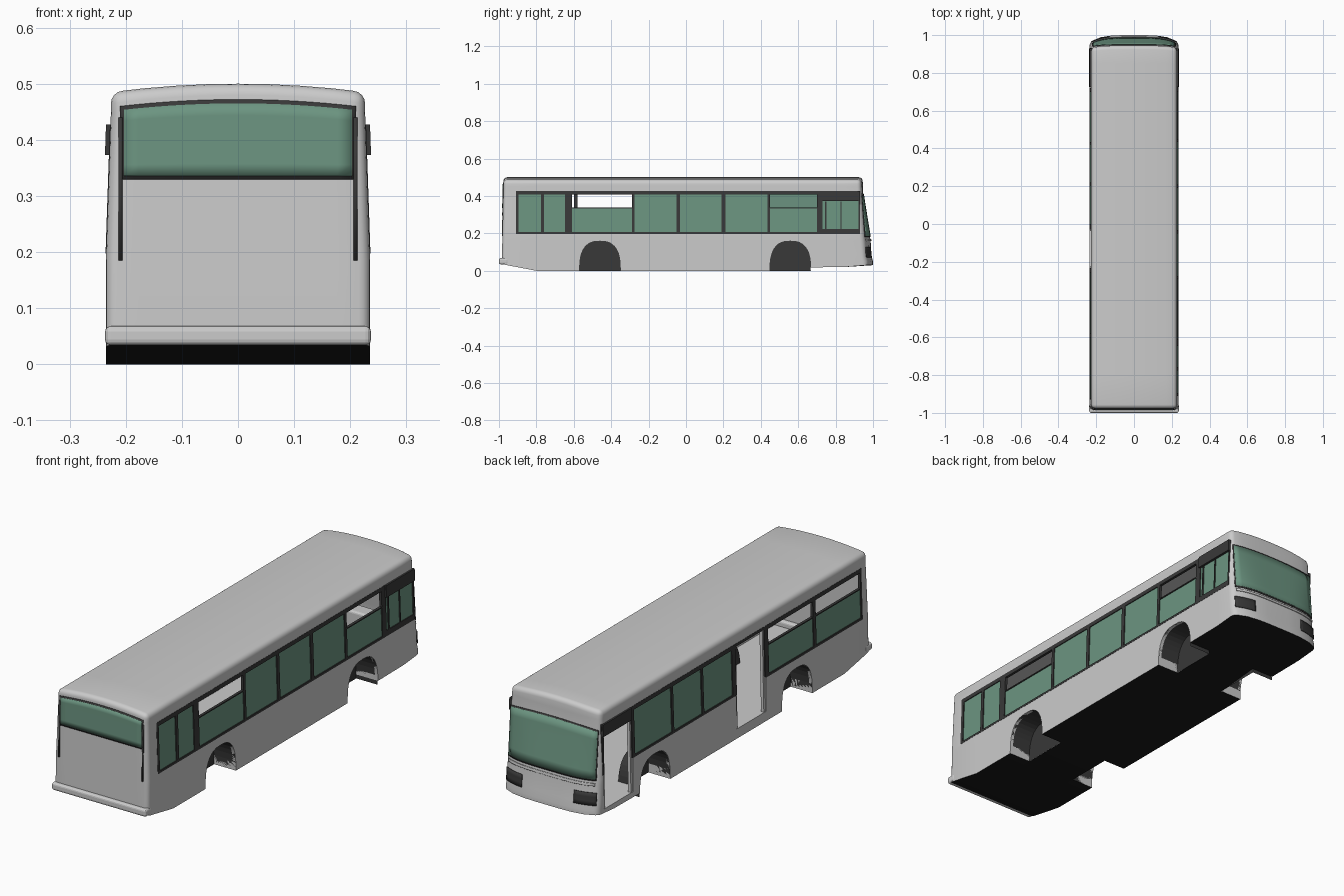
import bpy, bmesh, math

if "Cube" in bpy.data.objects:
    bpy.data.objects.remove(bpy.data.objects["Cube"])

def mat(name, c):
    m = bpy.data.materials.new(name)
    m.diffuse_color = (*c, 1)
    m.use_nodes = True
    m.node_tree.nodes["Principled BSDF"].inputs["Base Color"].default_value = m.diffuse_color
    return m

GLASS = mat("green_glass", (0.15, 0.30, 0.22))
DARK = mat("dark_trim", (0.04, 0.04, 0.04))
BLACK = mat("underside_black", (0.01, 0.01, 0.01))

def interp(t, xs, ys):
    if t <= xs[0]:
        return ys[0]
    for a, b, p, q in zip(xs, xs[1:], ys, ys[1:]):
        if t <= b:
            return p + (q - p) * (t - a) / (b - a)
    return ys[-1]

# Body profile: stations along y and z, and how the ends and sides lean
YL = [-1, -.8, -.4, 0, .3, .47, .66, .85, 1]
ZB = [.035, 0, 0, 0, 0, 0, .018, .02, .03]
ZL = [0, .05, .08, .16, .185, .3, .4, .45, .5]
YF = [1, 1, .992, .987, .983, .964, .948, .946, .944]

def half_width(z):
    return interp(z, [.185, .45], [.2355, .2265])

def rear_y(z):
    return interp(z, [.07, .45], [-.984, -.976])

def front_y(x, z):
    bow = .036 * (1 - .7 * min(1, max(0, (z - .18) / .22)))
    return interp(z, ZL, YF) - bow * (abs(x) / .235) ** 4

def make(name, verts, faces, material=None, smooth=True):
    me = bpy.data.meshes.new(name)
    me.from_pydata(verts, [], faces)
    bm = bmesh.new()
    bm.from_mesh(me)
    bmesh.ops.recalc_face_normals(bm, faces=bm.faces)
    bm.to_mesh(me)
    bm.free()
    ob = bpy.data.objects.new(name, me)
    bpy.context.collection.objects.link(ob)
    if material:
        me.materials.append(material)
    return ob

BOX = [(0, 1, 3, 2), (4, 6, 7, 5), (0, 4, 5, 1), (2, 3, 7, 6), (0, 2, 6, 4), (1, 5, 7, 3)]

def box(name, x0, x1, y0, y1, z0, z1, material=None, bevel=0):
    ob = make(name, [(x, y, z) for x in (x0, x1) for y in (y0, y1) for z in (z0, z1)], BOX, material)
    if bevel:
        m = ob.modifiers.new("round", 'BEVEL')
        m.width, m.segments = bevel, 3
    return ob

def bus_hull(name, wall=0.0):
    """Gridded cube shaped into the bus; wall > 0 gives the cabin cavity."""
    bm = bmesh.new()
    bmesh.ops.create_cube(bm, size=2)
    bmesh.ops.subdivide_edges(bm, edges=bm.edges[:], cuts=7, use_grid_fill=True)
    bottom = set()
    for v in bm.verts:
        j, k = round((v.co.y + 1) * 4), round((v.co.z + 1) * 4)
        u, z = v.co.x, ZL[k]
        if k == 0:
            z = .042 if wall else ZB[j]
            bottom.add(v)
        x = u * (half_width(z) - wall)
        y = YL[j]
        if j == 0:
            y = rear_y(z) + wall
        elif j == 8:
            y = front_y(u * .235, z) - wall
        if k == 8:
            z -= .015 * u * u + wall
        v.co = (x, y, z)
    bm.normal_update()
    sharp = [e for e in bm.edges if e.calc_face_angle(0) > .7 and not all(v in bottom for v in e.verts)]
    bmesh.ops.bevel(bm, geom=sharp, offset=.02 - wall * .5, segments=4, profile=.5,
                    affect='EDGES', clamp_overlap=True)
    bmesh.ops.recalc_face_normals(bm, faces=bm.faces)
    for f in bm.faces:
        f.material_index = int(f.normal.z < -.7 and not wall)
        f.smooth = True
    me = bpy.data.meshes.new(name)
    bm.to_mesh(me)
    bm.free()
    ob = bpy.data.objects.new(name, me)
    bpy.context.collection.objects.link(ob)
    return ob

def arch(yc, n=18):
    """Flattened round wheel arch outline in (y, z)."""
    pts = []
    for i in range(n + 1):
        a = math.pi * i / n
        c, s = math.cos(a), max(0, math.sin(a))
        pts.append((yc + .109 * math.copysign(abs(c) ** .75, c), .158 * s ** .75))
    return pts

# Window groups: side, start, end, panes, indices of half-open panes
GROUPS = [
    (1, -.91, .93, [(-.895, -.775), (-.758, -.647), (-.61, -.29), (-.275, -.05), (-.032, .19),
                    (.21, .435), (.45, .70), (.73, .922)], (2, 6)),
    (-1, -.93, -.24, [(-.92, -.6), (-.58, -.26)], (0, 1)),
    (-1, -.02, .72, [(0, .205), (.22, .42), (.435, .70)], ()),
]
DOORS = [(-.236, -.024), (.716, .925)]
WHEELS = (-.46, .558)

# Hollow shell with window, door and wheel openings cut
body = bus_hull("body_shell")
body.data.materials.append(None)
body.data.materials.append(BLACK)
cutters = [bus_hull("cabin_cutter", .015)]
for s, a, b, _, _ in GROUPS:
    cutters.append(box("window_cutter", *sorted((s * .2, s * .3)), a, b, .199, .425))
for a, b in DOORS:
    cutters.append(box("door_cutter", -.3, -.19, a, b, .044, .424))
for yc in WHEELS:
    for s in (1, -1):
        p = [(y, z) for y, z in arch(yc)]
        p = [(p[0][0], -.05)] + p + [(p[-1][0], -.05)]
        n = len(p)
        faces = [tuple(range(n)), tuple(range(n, 2 * n))] + \
                [(i, (i + 1) % n, n + (i + 1) % n, n + i) for i in range(n)]
        cutters.append(make("wheel_cutter", [(s * x, y, z) for x in (.125, .3) for y, z in p], faces))
for c in cutters:
    m = body.modifiers.new("cut", 'BOOLEAN')
    m.object, m.operation, m.solver = c, 'DIFFERENCE', 'EXACT'
    c.hide_render = True
deps = bpy.context.evaluated_depsgraph_get()
cut_mesh = bpy.data.meshes.new_from_object(body.evaluated_get(deps))
body.modifiers.clear()
body.data = cut_mesh
for c in cutters:
    bpy.data.objects.remove(c)
bpy.context.view_layer.objects.active = body
body.select_set(True)
bpy.ops.object.shade_smooth_by_angle(angle=math.radians(30))

# Wheel wells
for yc in WHEELS:
    for s in (1, -1):
        p = arch(yc)
        n = len(p)
        faces = [tuple(range(n))] + [(i, i + 1, n + i + 1, n + i) for i in range(n - 1)]
        make("wheel_well", [(s * x, y, z) for x in (.126, .234) for y, z in p], faces, DARK)

def side_panels(name, s, rects, material, off=0.0, t=.01):
    """Thin slabs that follow the lean of the side wall."""
    vs, fs = [], []
    for y0, y1, z0, z1 in rects:
        n = len(vs)
        vs += [(s * (half_width(z) + off - d), y, z) for d in (0, t) for y in (y0, y1) for z in (z0, z1)]
        fs += [tuple(n + i for i in f) for f in BOX]
    return make(name, vs, fs, material)

# Side window frames and panes
for s, a, b, panes, opened in GROUPS:
    edges = [a] + [e for p in panes for e in p] + [b]
    bars = [(y0, y1, .207, .408) for y0, y1 in zip(edges[::2], edges[1::2])]
    bars += [(a, b, .197, .207), (a, b, .408, .427)]
    bars += [(*panes[i], .334, .339) for i in opened]
    glass = [(*p, .207, .336 if i in opened else .408) for i, p in enumerate(panes)]
    if len(panes) == 8:
        bars += [(.826, .832, .207, .37), (.72, .93, .207, .222), (.744, .752, .222, .37)]
    side_panels("side_window_frame", s, bars, DARK, .001, .012)
    side_panels("side_window_glass", s, glass, GLASS, -.003, .004)

# Dark headers by the driver and front door, door jambs
for s in (1, -1):
    side_panels("front_header", s, [(.725, .93, .373, .427)], DARK, .008, .02)
for a, b in DOORS:
    side_panels("door_jamb", -1, [(a, a + .012, .044, .424), (b - .012, b, .044, .424)], None, -.002, .014)
    side_panels("door_edge_trim", -1, [(a - .006, a + .004, .2, .424), (b - .004, b + .006, .2, .424),
                                       (a, b, .414, .427)], DARK, .001, .006)

def end_patch(name, front, x0, x1, z0, z1, off, material=None, crown=0.0, nx=16, nz=6):
    """Sheet that hugs the curved front or the rear face."""
    vs = []
    for k in range(nz + 1):
        for i in range(nx + 1):
            x = x0 + (x1 - x0) * i / nx
            z = z0 + (z1 - crown * (x / .2) ** 2 - z0) * k / nz
            vs.append((x, front_y(x, z) + off if front else rear_y(z) - off, z))
    w = nx + 1
    fs = [(k * w + i, k * w + i + 1, k * w + w + i + 1, k * w + w + i) for k in range(nz) for i in range(nx)]
    ob = make(name, vs, fs, material)
    for f in ob.data.polygons:
        f.use_smooth = True
    m = ob.modifiers.new("thick", 'SOLIDIFY')
    m.thickness, m.offset = .003, 0
    return ob

# Windscreen, front trim and headlights
end_patch("windscreen_frame", True, -.221, .221, .18, .412, .001, DARK, .008)
end_patch("windscreen", True, -.217, .217, .187, .406, .003, GLASS, .008)
end_patch("front_crease", True, -.218, .218, .158, .170, .003)
for s in (1, -1):
    end_patch("headlight", True, *sorted((s * .13, s * .226)), .072, .128, .002, DARK, 0, 8, 3)

# Rear window with long side strips
end_patch("rear_window_frame", False, -.210, .210, .329, .472, .001, DARK, .011)
end_patch("rear_window", False, -.203, .203, .336, .465, .003, GLASS, .011)
for s in (1, -1):
    end_patch("rear_strip", False, *sorted((s * .206, s * .213)), .185, .44, .002, DARK, 0, 1, 2)

# Rear bumper
box("rear_bumper", -.237, .237, -1, -.95, .034, .068, None, .01)

# Cabin: dashboard and driver partition
box("dashboard", -.08, .21, .86, .93, .042, .19, None, .01)
box("driver_platform", .02, .215, .69, .86, .042, .09)
